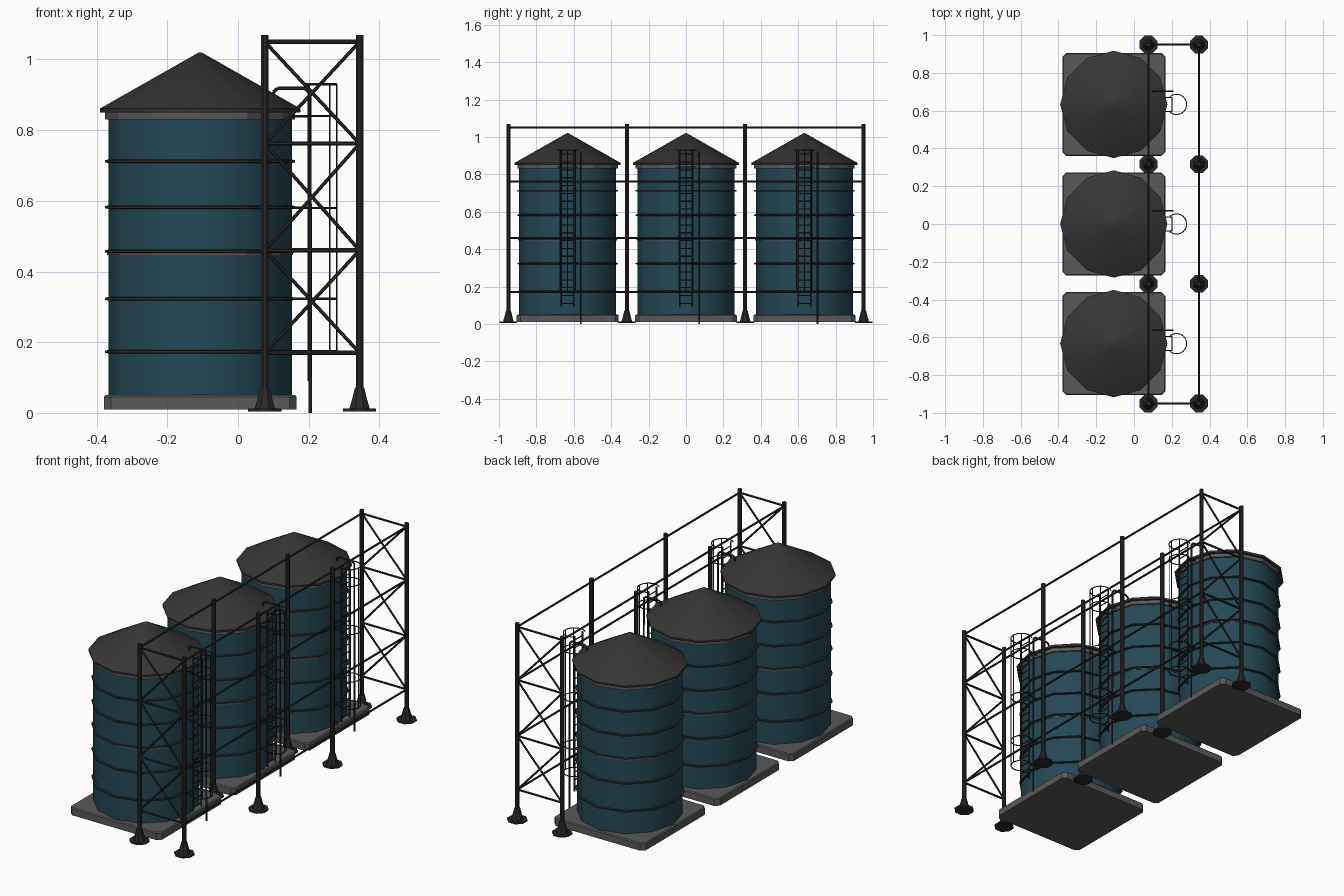
import bpy, bmesh, math
from mathutils import Vector, Matrix

cube = bpy.data.objects.get("Cube")
if cube:
    bpy.data.objects.remove(cube, do_unlink=True)


def material(name, color):
    m = bpy.data.materials.new(name)
    m.use_nodes = True
    m.diffuse_color = (*color, 1)
    m.node_tree.nodes["Principled BSDF"].inputs["Base Color"].default_value = (*color, 1)
    return m


BLUE = material("blue tank paint", (0.019, 0.064, 0.09))
ROOF = material("dark roof", (0.036, 0.036, 0.036))
STEEL = material("black steel", (0.021, 0.021, 0.021))
CONCRETE = material("grey concrete", (0.1, 0.1, 0.1))
BAND = material("dark band", (0.026, 0.028, 0.03))

SILO_X = -0.107
PITCH = 0.633
POST_X = (0.076, 0.344)
POST_Y = [PITCH * (i - 1.5) for i in range(4)]
LEVELS = (0.17, 0.46, 0.762, 1.05)


def finish(name, bm, mat, smooth=False):
    bmesh.ops.recalc_face_normals(bm, faces=bm.faces)
    mesh = bpy.data.meshes.new(name)
    bm.to_mesh(mesh)
    bm.free()
    mesh.materials.append(mat)
    ob = bpy.data.objects.new(name, mesh)
    bpy.context.scene.collection.objects.link(ob)
    if smooth:
        bpy.ops.object.select_all(action="DESELECT")
        ob.select_set(True)
        bpy.context.view_layer.objects.active = ob
        bpy.ops.object.shade_smooth_by_angle(angle=math.radians(35))
    return ob


def lathe(bm, profile, x, y, sides, turn=0.0):
    """Stack of regular rings from (radius, z) pairs, capped at both ends."""
    rings = []
    for r, z in profile:
        angles = [math.tau * i / sides + turn for i in range(sides)]
        rings.append([bm.verts.new((x + r * math.cos(a), y + r * math.sin(a), z)) for a in angles])
    for low, high in zip(rings, rings[1:]):
        for i in range(sides):
            j = (i + 1) % sides
            bm.faces.new((low[i], low[j], high[j], high[i]))
    bm.faces.new(rings[0][::-1])
    bm.faces.new(rings[-1])


def bar(bm, a, b, r, sides=6):
    a, b = Vector(a), Vector(b)
    d = b - a
    rot = d.to_track_quat("Z", "Y").to_matrix().to_4x4()
    bmesh.ops.create_cone(bm, cap_ends=True, segments=sides, radius1=r, radius2=r,
                          depth=d.length, matrix=Matrix.Translation((a + b) / 2) @ rot)


def chain(bm, points, r):
    for a, b in zip(points, points[1:]):
        bar(bm, a, b, r)


def silo(tag, y):
    # Concrete slab with cut corners
    bm = bmesh.new()
    bmesh.ops.create_cube(bm, size=1, matrix=Matrix.Translation((SILO_X, y, 0.03))
                          @ Matrix.Diagonal((0.545, 0.545, 0.04, 1)))
    upright = [e for e in bm.edges if abs(e.verts[0].co.z - e.verts[1].co.z) > 0.01]
    bmesh.ops.bevel(bm, geom=upright, offset=0.02, segments=1, affect="EDGES")
    top = [e for e in bm.edges if all(v.co.z > 0.045 for v in e.verts)]
    bmesh.ops.bevel(bm, geom=top, offset=0.005, segments=1, affect="EDGES")
    finish("slab_" + tag, bm, CONCRETE)

    # Tank wall, collar and conical roof
    bm = bmesh.new()
    lathe(bm, [(0.26, 0.045), (0.26, 0.84)], SILO_X, y, 12)
    finish("tank_" + tag, bm, BLUE, True)
    bm = bmesh.new()
    lathe(bm, [(0.269, 0.83), (0.269, 0.852)], SILO_X, y, 12)
    lathe(bm, [(0.263, 0.447), (0.263, 0.452)], SILO_X, y, 12)
    finish("collar_" + tag, bm, CONCRETE)
    bm = bmesh.new()
    lathe(bm, [(0.283, 0.85), (0.284, 0.861), (0.004, 1.02)], SILO_X, y, 12)
    finish("roof_" + tag, bm, ROOF, True)

    # Hoop bands around the tank
    bm = bmesh.new()
    for z in (0.173, 0.323, 0.457, 0.582, 0.712):
        lathe(bm, [(0.26, z - 0.005), (0.269, z - 0.003), (0.269, z + 0.003), (0.26, z + 0.005)],
              SILO_X, y, 12)
    finish("bands_" + tag, bm, BAND)

    # Ladder with rungs
    bm = bmesh.new()
    x, w = 0.2, 0.034
    for s in (-1, 1):
        bar(bm, (x, y + s * w, 0.09), (x, y + s * w, 0.93), 0.004)
    for i in range(20):
        z = 0.11 + i * 0.042
        bar(bm, (x, y - w, z), (x, y + w, z), 0.003)
    finish("ladder_" + tag, bm, STEEL)

    # Safety cage: open hoops, wall brackets and uprights
    bm = bmesh.new()
    cx, r = 0.225, 0.054
    hoop = [(cx + r * math.cos(a), y + r * math.sin(a))
            for a in (math.radians(-130 + 20 * i) for i in range(14))]
    for z in (0.175, 0.323, 0.58, 0.84, 0.93):
        chain(bm, [(px, py, z) for px, py in hoop], 0.003)
        if z < 0.9:
            for s in (-1, 1):
                bar(bm, (0.13, y + s * 0.037, z), (0.2, y + s * 0.037, z), 0.0035)
    for deg in (-50, 0, 50):
        a = math.radians(deg)
        p = (cx + r * math.cos(a), y + r * math.sin(a))
        bar(bm, (*p, 0.175), (*p, 0.93), 0.0025)
    finish("ladder_cage_" + tag, bm, STEEL)

    # Fill pipe bending over the eave
    bm = bmesh.new()
    py = y + 0.07
    chain(bm, [(0.1, py, 0.89), (0.1, py, 0.908), (0.112, py, 0.918), (0.19, py, 0.918),
               (0.203, py, 0.905), (0.205, py, 0.0)], 0.005)
    finish("fill_pipe_" + tag, bm, STEEL)


for tag, i in (("front", -1), ("middle", 0), ("back", 1)):
    silo(tag, i * PITCH)

# Posts and flared feet
posts, feet = bmesh.new(), bmesh.new()
for x in POST_X:
    for y in POST_Y:
        lathe(posts, [(0.0115, 0.05), (0.0115, 1.07)], x, y, 8, math.pi / 8)
        lathe(feet, [(0.051, 0.004), (0.051, 0.012)], x, y, 8, math.pi / 8)
        lathe(feet, [(0.032, 0.01), (0.024, 0.035), (0.014, 0.072)], x, y, 8, math.pi / 8)
finish("posts", posts, STEEL)
finish("post_feet", feet, STEEL)

# Long rails: both rows at the top, outer row lower down
rails = bmesh.new()
for z in LEVELS:
    for x in POST_X:
        if z > 1 or x > 0.2:
            bar(rails, (x, POST_Y[0], z), (x, POST_Y[-1], z), 0.0055)
finish("long_rails", rails, STEEL)

# Braced end frames
braces = bmesh.new()
x0, x1 = POST_X
for y in (POST_Y[0], POST_Y[-1]):
    for z in LEVELS:
        bar(braces, (x0, y, z), (x1, y, z), 0.006)
    for low, high in zip(LEVELS, LEVELS[1:]):
        bar(braces, (x0, y, low), (x1, y, high), 0.005)
        bar(braces, (x0, y, high), (x1, y, low), 0.005)
finish("end_braces", braces, STEEL)
